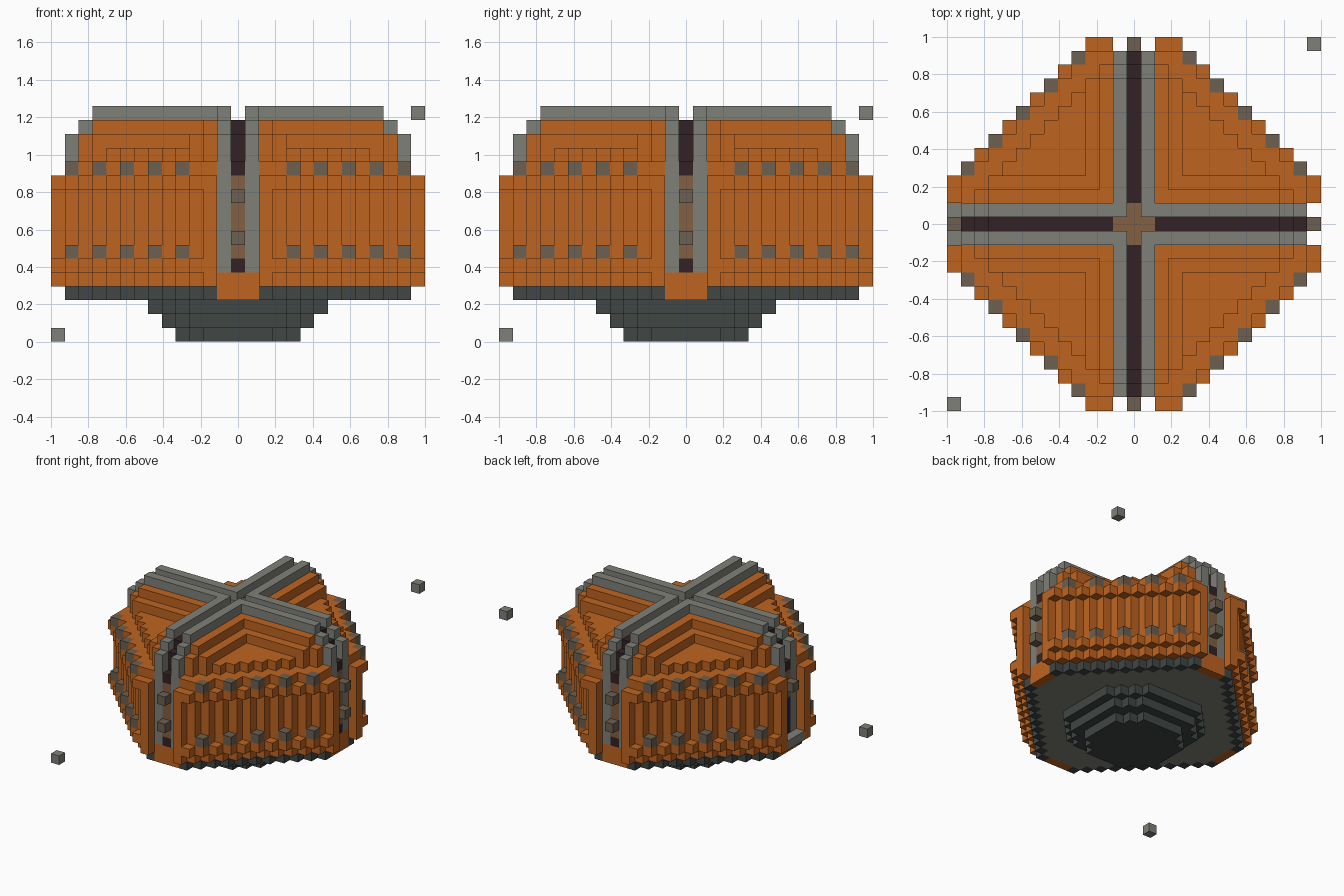
import bpy
import bmesh

UNIT = 2 / 27          # one block
HALF, LAYERS = 13, 17

cube = bpy.data.objects.get("Cube")
if cube:
    bpy.data.objects.remove(cube, do_unlink=True)


def material(name, color):
    mat = bpy.data.materials.new(name)
    mat.use_nodes = True
    rgba = (*color, 1)
    mat.diffuse_color = rgba
    mat.node_tree.nodes["Principled BSDF"].inputs["Base Color"].default_value = rgba
    return mat


orange = material("orange", (0.52, 0.127, 0.0145))
grey = material("grey", (0.216, 0.216, 0.19))
steel = material("dark steel", (0.052, 0.062, 0.06))
maroon = material("dark maroon", (0.034, 0.016, 0.018))
stone = material("warm grey", (0.15, 0.117, 0.08))
brown = material("brown", (0.223, 0.117, 0.054))
blue = material("dark blue", (0.017, 0.017, 0.1))

# Outline of each layer: layer -> (longest reach, reach of the diagonal)
BASE = {0: (4, 6), 1: (5, 8), 2: (6, 9), 3: (12, 14)}
WALL = {4: (13, 15), 5: (13, 16), 11: (13, 16), 12: (12, 15), 13: (11, 13)}
WALL.update({k: (13, 15) for k in range(6, 11)})


def inside(outline, k, far, total):
    return k in outline and far <= outline[k][0] and total <= outline[k][1]


# Each rule takes the signed cell x, y, layer k, and its folded near / far distances
def is_marker(x, y, k, near, far):
    return (x, y, k) in {(HALF, HALF, LAYERS - 1), (-HALF, -HALF, 0)}


def is_door(x, y, k, near, far):
    return x == -12 and y == 0 and 6 <= k <= 8


def is_door_step(x, y, k, near, far):
    return x == -HALF and near <= 1 and k == 4


def is_wall_stud(x, y, k, near, far):
    return near + far == 16 and near >= 4 and near % 2 == 0 and k in (6, 12)


def is_slot_stud(x, y, k, near, far):
    return far == HALF and near == 0 and (k == 10 or (k == 7 and x != -HALF))


def is_slot_panel(x, y, k, near, far):
    hub = k == 15 and near == 0 and far <= 1
    return hub or (near == 0 and far == 12 and 6 <= k <= 11)


def is_channel(x, y, k, near, far):
    top = 15 if far <= 10 else {11: 14, 12: 12}.get(far, 0)
    return near == 0 and 5 <= k <= top


def is_rail(x, y, k, near, far):
    top = 16 if far <= 10 else {11: 15, 12: 14}.get(far, 0)
    return near == 1 and 5 <= k <= top


def is_sill(x, y, k, near, far):
    return near <= 1 and far <= 12 and (k == 4 or (k == 3 and far == 12))


def is_roof_step(x, y, k, near, far):
    low = k == 14 and near in (2, 3) and near + far <= 13
    return low or (k == 15 and near == 2 and far <= 10)


def is_wall(x, y, k, near, far):
    return near >= 2 and inside(WALL, k, far, near + far)


def is_underside(x, y, k, near, far):
    return k == 3 and far <= 11 and near + far <= 13


def is_base(x, y, k, near, far):
    return inside(BASE, k, far, near + far)


# First matching part owns the block
PARTS = [
    ("corner_markers", grey, is_marker),
    ("door", blue, is_door),
    ("door_step", grey, is_door_step),
    ("wall_studs", stone, is_wall_stud),
    ("slot_studs", stone, is_slot_stud),
    ("slot_panels", brown, is_slot_panel),
    ("cross_channel", maroon, is_channel),
    ("cross_rails", grey, is_rail),
    ("sills", orange, is_sill),
    ("roof_steps", orange, is_roof_step),
    ("walls", orange, is_wall),
    ("underside", grey, is_underside),
    ("base", steel, is_base),
]

owner = {}
span = range(-HALF, HALF + 1)
for x in span:
    for y in span:
        near, far = sorted((abs(x), abs(y)))
        for k in range(LAYERS):
            for name, mat, rule in PARTS:
                if rule(x, y, k, near, far):
                    owner[x, y, k] = name
                    break


def block_faces(cell):
    """Yield the outward quads of a block that no other block covers."""
    for axis in range(3):
        u, v = (axis + 1) % 3, (axis + 2) % 3
        for side in (-1, 1):
            beyond = list(cell)
            beyond[axis] += side
            if tuple(beyond) in owner:
                continue
            quad = []
            for du, dv in ((-1, -1), (1, -1), (1, 1), (-1, 1))[::side]:
                corner = [2 * c for c in cell]
                corner[axis] += side
                corner[u] += du
                corner[v] += dv
                quad.append(tuple(corner))
            yield quad


def build(name, mat):
    bm = bmesh.new()
    verts = {}
    for cell, part in owner.items():
        if part != name:
            continue
        for quad in block_faces(cell):
            for c in quad:
                if c not in verts:
                    px, py, pz = (n * UNIT / 2 for n in c)
                    verts[c] = bm.verts.new((px, py, pz + UNIT / 2))
            bm.faces.new([verts[c] for c in quad])
    mesh = bpy.data.meshes.new(name)
    bm.to_mesh(mesh)
    bm.free()
    mesh.materials.append(mat)
    bpy.context.collection.objects.link(bpy.data.objects.new(name, mesh))


for name, mat, rule in PARTS:
    build(name, mat)
